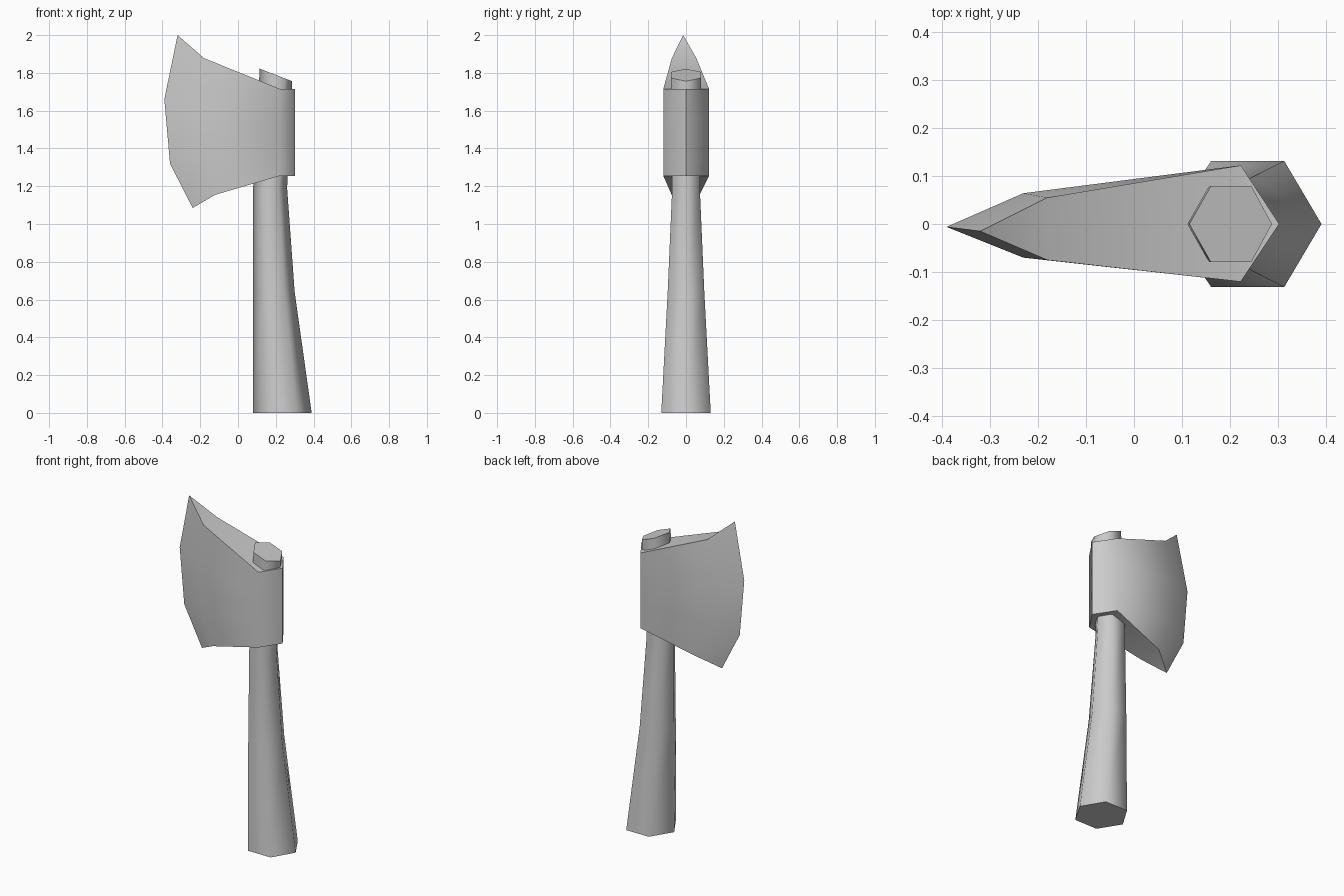
import bpy, bmesh
from math import radians

cube = bpy.data.objects.get("Cube")
if cube:
    bpy.data.objects.remove(cube)

grey = bpy.data.materials.new("plain grey")
grey.use_nodes = True
grey.diffuse_color = (0.6, 0.6, 0.6, 1)
grey.node_tree.nodes["Principled BSDF"].inputs["Base Color"].default_value = (0.6, 0.6, 0.6, 1)


def loft(name, rings, caps):
    """Join six-sided rings into a closed solid; caps lists the end faces."""
    bm = bmesh.new()
    rows = [[bm.verts.new(p) for p in ring] for ring in rings]
    for a, b in zip(rows, rows[1:]):
        for i in range(6):
            j = (i + 1) % 6
            bm.faces.new((a[i], a[j], b[j], b[i]))
    for row in (rows[0], rows[-1]):
        for cap in caps:
            bm.faces.new([row[i] for i in cap])
    bmesh.ops.recalc_face_normals(bm, faces=bm.faces)
    mesh = bpy.data.meshes.new(name)
    bm.to_mesh(mesh)
    bm.free()
    mesh.materials.append(grey)
    obj = bpy.data.objects.new(name, mesh)
    bpy.context.collection.objects.link(obj)
    bpy.ops.object.select_all(action="DESELECT")
    obj.select_set(True)
    bpy.context.view_layer.objects.active = obj
    bpy.ops.object.shade_smooth_by_angle(angle=radians(65))
    return obj


def handle_ring(left, right, half, z, drop=0):
    """Hexagon with points on the x axis, tilted down by drop at its right."""
    width = right - left
    corners = [(0, 0), (0.26, -1), (0.75, -1), (1, 0), (0.75, 1), (0.26, 1)]
    return [(left + u * width, v * half, z - u * drop) for u, v in corners]


# Handle: flared at the foot, with a slanted top showing above the head
loft("handle", [
    handle_ring(0.08, 0.39, 0.131, 0),
    handle_ring(0.08, 0.30, 0.097, 0.64),
    handle_ring(0.08, 0.26, 0.073, 1.19),
    handle_ring(0.115, 0.287, 0.079, 1.822, 0.066),
], [range(6)])


def head_ring(edge, cheek, socket_z):
    """Cutting edge, cheeks, socket corners and rear ridge at one level."""
    x, mid, half, z = cheek
    return [edge, (x, mid - half, z), (0.222, -0.12, socket_z), (0.302, 0, socket_z),
            (0.222, 0.122, socket_z), (x, mid + half, z)]


# Axe head: wedge with a curved cutting edge, lofted from bottom to top
loft("axe_head", [
    head_ring((-0.24, -0.005, 1.085), (-0.12, -0.002, 0.074, 1.155), 1.255),
    head_ring((-0.36, -0.005, 1.32), (-0.21, -0.002, 0.068, 1.36), 1.41),
    head_ring((-0.39, -0.006, 1.66), (-0.23, -0.003, 0.067, 1.64), 1.56),
    head_ring((-0.32, -0.015, 2.0), (-0.18, -0.01, 0.065, 1.878), 1.715),
], [(0, 1, 5), (1, 2, 4, 5), (2, 3, 4)])
